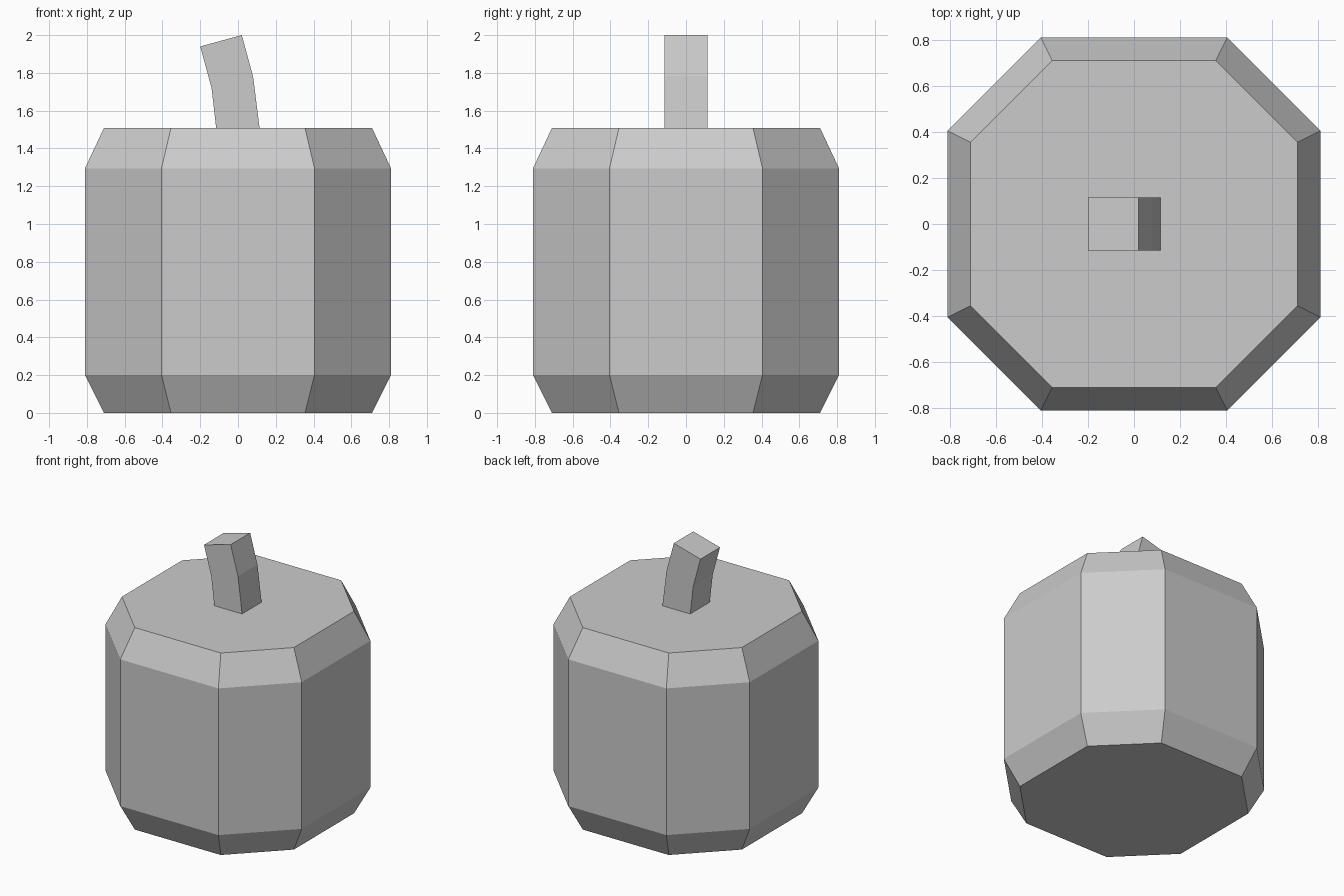
import bpy
import bmesh

if "Cube" in bpy.data.objects:
    bpy.data.objects.remove(bpy.data.objects["Cube"])


def loft(name, rings):
    """Skin a list of equal-length point rings and cap both ends."""
    bm = bmesh.new()
    loops = [[bm.verts.new(p) for p in ring] for ring in rings]
    for low, high in zip(loops, loops[1:]):
        n = len(low)
        for i in range(n):
            j = (i + 1) % n
            bm.faces.new((low[i], low[j], high[j], high[i]))
    bm.faces.new(loops[0][::-1])
    bm.faces.new(loops[-1])
    bmesh.ops.recalc_face_normals(bm, faces=bm.faces)
    mesh = bpy.data.meshes.new(name)
    bm.to_mesh(mesh)
    bm.free()
    obj = bpy.data.objects.new(name, mesh)
    bpy.context.collection.objects.link(obj)
    return obj


def octagon(r, z):
    """Eight-sided ring whose axis-aligned sides are r long."""
    h = r / 2
    return [(r, -h, z), (r, h, z), (h, r, z), (-h, r, z),
            (-r, h, z), (-r, -h, z), (-h, -r, z), (h, -r, z)]


def stem_ring(left, right, w=0.115):
    """Square stem section between a left and a right (x, z) point."""
    (xl, zl), (xr, zr) = left, right
    return [(xl, -w, zl), (xr, -w, zr), (xr, w, zr), (xl, w, zl)]


# Body: faceted barrel with chamfered top and bottom
body_profile = [(0.71, 0), (0.81, 0.2), (0.81, 1.295), (0.71, 1.508)]
loft("body", [octagon(r, z) for r, z in body_profile])

# Stem: bent square stalk, leaning left, sunk slightly into the body
stem_sections = [((-0.114, 1.495), (0.116, 1.495)),
                 ((-0.14, 1.72), (0.08, 1.78)),
                 ((-0.2, 1.94), (0.02, 2.0))]
loft("stem", [stem_ring(a, b) for a, b in stem_sections])
